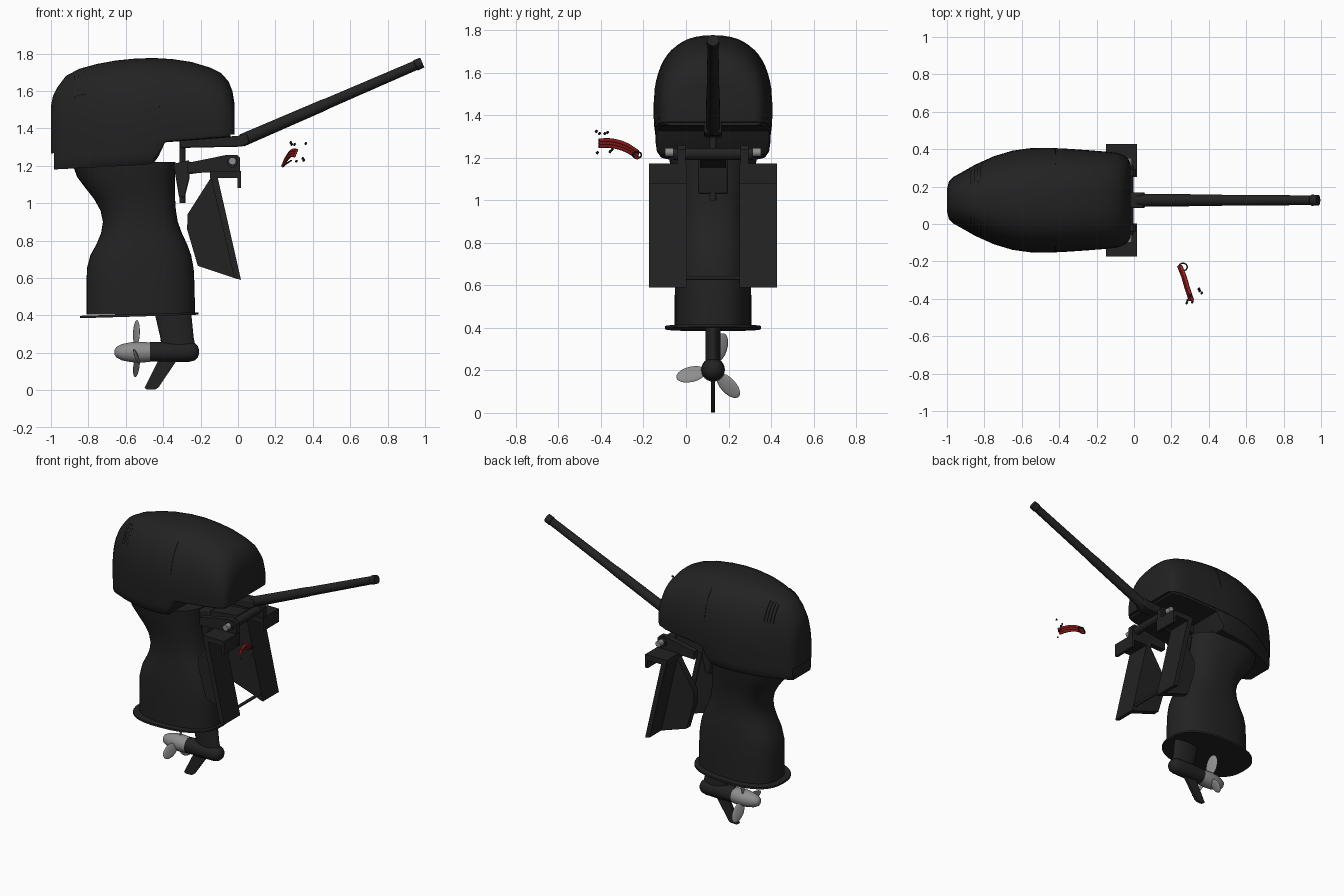
import bpy, bmesh, math
from mathutils import Vector, Matrix

if "Cube" in bpy.data.objects:
    bpy.data.objects.remove(bpy.data.objects["Cube"], do_unlink=True)

CY = 0.127   # centre plane of the motor
parts = []


def material(name, rgb, rough=0.5):
    m = bpy.data.materials.new(name)
    m.use_nodes = True
    m.diffuse_color = (*rgb, 1)
    bsdf = m.node_tree.nodes["Principled BSDF"]
    bsdf.inputs["Base Color"].default_value = (*rgb, 1)
    bsdf.inputs["Roughness"].default_value = rough
    return m


BLACK = material("satin black", (0.016, 0.016, 0.016))
GREY = material("light grey metal", (0.27, 0.27, 0.27))
RED = material("red strap", (0.3, 0.012, 0.012))


def finish(name, bm, mat=BLACK):
    bmesh.ops.recalc_face_normals(bm, faces=bm.faces)
    me = bpy.data.meshes.new(name)
    bm.to_mesh(me)
    bm.free()
    ob = bpy.data.objects.new(name, me)
    bpy.context.scene.collection.objects.link(ob)
    me.materials.append(mat)
    parts.append(ob)
    return ob


def loft(name, rings, mat=BLACK):
    bm = bmesh.new()
    loops = [[bm.verts.new(p) for p in r] for r in rings]
    n = len(loops[0])
    for a, b in zip(loops, loops[1:]):
        for i in range(n):
            j = (i + 1) % n
            bm.faces.new((a[i], a[j], b[j], b[i]))
    bm.faces.new(loops[0])
    bm.faces.new(loops[-1])
    return finish(name, bm, mat)


def prism(name, profile, y0, y1, mat=BLACK, bevel=0.0):
    ob = loft(name, [[(x, y, z) for x, z in profile] for y in (y0, y1)], mat)
    if bevel:
        mod = ob.modifiers.new("soft edges", "BEVEL")
        mod.width, mod.segments = bevel, 2
    return ob


def box(name, x0, x1, y0, y1, z0, z1, mat=BLACK, bevel=0.006):
    return prism(name, [(x0, z0), (x1, z0), (x1, z1), (x0, z1)], y0, y1, mat, bevel)


def turned(name, start, end, profile, mat=BLACK, sides=24):
    """Round part along an axis; profile is (fraction along, radius)."""
    a, d = Vector(start), Vector(end) - Vector(start)
    q = d.to_track_quat("Z", "Y")
    ring = lambda t, r: [a + d * t + q @ Vector((r * math.cos(k * math.tau / sides),
                         r * math.sin(k * math.tau / sides), 0)) for k in range(sides)]
    return loft(name, [ring(t, r) for t, r in profile], mat)


def rod(name, start, end, r, mat=BLACK):
    return turned(name, start, end, [(0, r), (1, r)], mat)


def tube(name, pts, r, mat, cyclic=False):
    cu = bpy.data.curves.new(name, "CURVE")
    cu.dimensions = "3D"
    cu.bevel_depth, cu.bevel_resolution, cu.use_fill_caps = r, 2, True
    sp = cu.splines.new("BEZIER")
    sp.bezier_points.add(len(pts) - 1)
    for bp, p in zip(sp.bezier_points, pts):
        bp.co = p
        bp.handle_left_type = bp.handle_right_type = "AUTO"
    sp.use_cyclic_u = cyclic
    cu.materials.append(mat)
    ob = bpy.data.objects.new(name, cu)
    bpy.context.scene.collection.objects.link(ob)
    return ob


def lerp(table, x, col=1):
    for a, b in zip(table, table[1:]):
        if x <= b[0]:
            t = max(0, (x - a[0]) / (b[0] - a[0]))
            return a[col] + (b[col] - a[col]) * t
    return table[-1][col]


# Engine cover: stations of x, half width, top height
cowl = [(-1, .06, 1.52), (-.99, .1, 1.57), (-.965, .125, 1.62), (-.92, .15, 1.68),
        (-.85, .19, 1.718), (-.75, .235, 1.745), (-.65, .265, 1.763), (-.55, .279, 1.773),
        (-.45, .28, 1.776), (-.35, .275, 1.77), (-.25, .268, 1.755), (-.15, .26, 1.725),
        (-.09, .253, 1.695), (-.05, .238, 1.65), (-.03, .22, 1.6), (-.02, .2, 1.54)]
seam = [(-1, 1.265), (-.7, 1.318), (-.4, 1.34), (-.02, 1.368)]


def cover_ring(x, hw, top, grow=0.0):
    low = lerp(seam, x)
    mid = low + 0.15 * (top - low)
    pts = [(x, CY + hw * .985, low)]
    for k in range(29):
        a = math.pi * k / 28
        c, s = math.cos(a), math.sin(a)
        pts.append((x, CY + (hw + grow) * math.copysign(abs(c) ** .8, c),
                    mid + (top + grow - mid) * abs(s) ** .8))
    return pts + [(x, CY - hw * .985, low)]


loft("engine_cover", [cover_ring(*c) for c in cowl])

# Lower pan, stepping up towards the front
pan = [(-.985, 1.18), (-.5, 1.205), (-.45, 1.215), (-.425, 1.25), (-.39, 1.325), (-.04, 1.352)]
section = [(1, 1), (.99, .5), (.97, .2), (.9, 0)]
rings = []
for x in (-.985, -.96, -.92, -.85, -.75, -.65, -.55, -.5, -.45, -.425, -.39, -.2, -.1, -.04):
    hw, top, low = lerp(cowl, x) * .975, lerp(seam, x) + .004, lerp(pan, x)
    half = [(u, low + (top - low) * v) for u, v in section]
    rings.append([(x, CY + hw * u, z) for u, z in half] +
                 [(x, CY - hw * u, z) for u, z in reversed(half)])
loft("lower_pan", rings)

# Cover details: side seams and rear air vents lying on the skin
for side in (0, 1):
    for name, x, first, last, w in [("cover_seam", -.42, 2, 8, .003)] + [
            ("vent_rib", -.87 + .018 * i, 5, 10, .004) for i in range(4)]:
        hw, top = lerp(cowl, x), lerp(cowl, x, 2)
        skin = [cover_ring(x + e, hw, top, g)[1:30] for e, g in
                ((-w, -.004), (-w, .003), (w, .003), (w, -.004))]
        if side:
            skin = [s[::-1] for s in skin]
        loft(name, [[s[k] for s in skin] for k in range(first, last + 1)])

# Midsection: height, rear x, front x, half width
mid = [(.405, -.81, -.23, .18), (.55, -.81, -.232, .18), (.65, -.808, -.237, .178),
       (.72, -.79, -.25, .174), (.78, -.757, -.272, .168), (.84, -.732, -.3, .162),
       (.9, -.722, -.322, .16), (.96, -.735, -.332, .162), (1.02, -.768, -.336, .17),
       (1.08, -.815, -.338, .183), (1.14, -.86, -.338, .197), (1.22, -.89, -.335, .21)]


def oval(z, x0, x1, hw, n=2.5):
    pts = []
    for k in range(40):
        c, s = math.cos(math.tau * k / 40), math.sin(math.tau * k / 40)
        pts.append(((x0 + x1) / 2 + (x1 - x0) / 2 * math.copysign(abs(c) ** (2 / n), c),
                    CY + hw * math.copysign(abs(s) ** (2 / n), s), z))
    return pts


loft("midsection", [oval(*m) for m in mid])
plate = loft("splash_plate", [oval(z, -.845, -.21, .225) for z in (.395, .408)])
for v in plate.data.vertices:
    v.co.z += .03 * (v.co.x + .5)

# Lower unit
loft("lower_leg", [oval(z, a, b, .036, 2) for z, a, b in
                   ((.2, -.405, -.22), (.28, -.415, -.237), (.41, -.445, -.25))])
turned("gearcase", (-.47, CY, .205), (-.208, CY, .205),
       [(0, .052), (.4, .054), (.8, .053), (.91, .046), (.97, .032), (1, .01)])
prism("skeg", [(-.42, .17), (-.5, .012), (-.485, .003), (-.44, .005), (-.425, .015), (-.32, .17)],
      CY - .009, CY + .009)

# Propeller
turned("propeller_hub", (-.47, CY, .203), (-.66, CY, .203),
       [(0, .052), (.3, .056), (.55, .053), (.8, .043), (.95, .028), (1, .012)], GREY)
for i in range(3):
    bm = bmesh.new()
    bmesh.ops.create_uvsphere(bm, u_segments=16, v_segments=10, radius=1)
    turn = Matrix.Rotation(-math.radians(17 + 120 * i), 4, "X")
    bm.transform(Matrix.Translation((-.543, CY, .205)) @ turn @ Matrix.Translation((0, 0, .105))
                 @ Matrix.Rotation(math.radians(25), 4, "Z")
                 @ Matrix.Diagonal((.008, .04, .072, 1)))
    finish("propeller_blade", bm, GREY)

# Tiller handle and its bracket
turned("tiller_handle", (.02, CY, 1.335), (.985, CY, 1.752),
       [(0, .034), (.45, .031), (.47, .029), (.96, .026), (.965, .03), (1, .028)])
prism("tiller_bracket", [(-.31, 1.295), (.02, 1.302), (.06, 1.32), (.05, 1.37), (0, 1.36), (-.31, 1.338)],
      CY - .042, CY + .042, bevel=.008)

# Swivel bracket
rod("swivel_pin", (-.298, CY, 1.0), (-.298, CY, 1.34), .016)
prism("swivel_bracket", [(-.345, 1.21), (-.26, 1.23), (-.26, 1.13), (-.285, 1.03), (-.315, 1.03)],
      CY - .07, CY + .07, bevel=.008)
rod("tilt_tube", (-.03, -.06, 1.218), (-.03, 2 * CY + .06, 1.218), .028)
prism("swivel_arm", [(-.29, 1.15), (-.29, 1.215), (-.05, 1.245), (-.02, 1.19), (-.12, 1.175)],
      CY - .06, CY + .06)

# Transom clamps, pads and gussets, mirrored about the centre plane
for s in (-1, 1):
    span = lambda a, b: (CY + s * a, CY + s * b)
    prism("clamp_arm", [(-.27, 1.16), (-.27, 1.215), (-.06, 1.258), (-.005, 1.258), (.012, 1.24),
                        (.012, 1.15), (-.12, 1.165)], *span(.13, .168))
    prism("clamp_hook", [(-.15, 1.135), (-.15, 1.172), (.016, 1.172), (.016, 1.08), (-.004, 1.08),
                         (-.004, 1.135)], *span(.125, .302))
    prism("transom_pad", [(-.15, 1.16), (-.115, 1.165), (.016, .59), (-.02, .6)], *span(.125, .302))
    prism("pad_gusset", [(-.13, 1.16), (-.27, .94), (-.272, .86), (-.215, .665), (-.005, .595)],
          *span(.13, .175))
    ya, yb = span(.168, .225)
    rod("tilt_nut", (-.03, ya, 1.225), (-.03, yb, 1.225), .02, GREY)
rod("pad_tie_bar", (-.012, 0, .635), (-.012, 2 * CY, .635), .01)

# Safety lanyard floating beside the tiller
for e in (-.014, 0, .014):
    tube("lanyard_strap", [(.245 + e * .4, -.225, 1.213 + e), (.268 + e * .4, -.285, 1.25 + e),
                           (.287 + e * .4, -.35, 1.268 + e), (.308 + e * .4, -.41, 1.268 + e)],
         .009, RED)
tube("lanyard_ring", [(.262 + .022 * math.cos(a), -.23 + .02 * math.sin(a), 1.213 + .015 * math.cos(a))
                      for a in (0, 1.57, 3.14, 4.71)], .004, BLACK, True)
for p in ((.285, -.41, 1.31), (.28, -.425, 1.32), (.36, -.372, 1.315), (.345, -.35, 1.235),
          (.31, -.42, 1.22), (.35, -.36, 1.225), (.3, -.385, 1.31)):
    rod("lanyard_bead", p, Vector(p) + Vector((.004, .006, .008)), .006)

# Smooth shading with kept edges
bpy.ops.object.select_all(action="DESELECT")
for ob in parts:
    ob.select_set(True)
bpy.context.view_layer.objects.active = parts[0]
bpy.ops.object.shade_smooth_by_angle(angle=math.radians(35))
